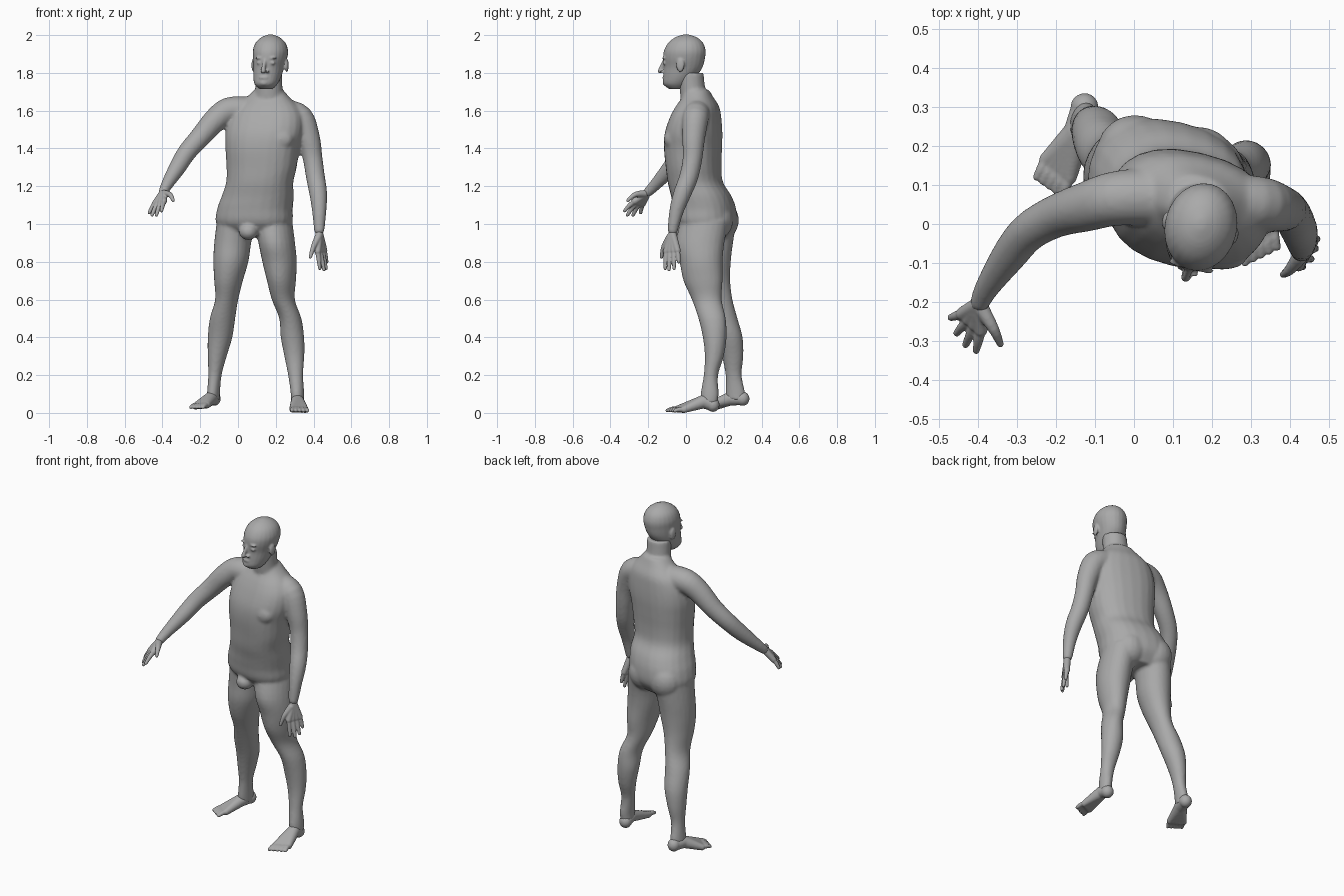
import bpy, bmesh, math
from mathutils import Vector, Matrix

cube = bpy.data.objects.get("Cube")
if cube:
    bpy.data.objects.remove(cube, do_unlink=True)

skin = bpy.data.materials.new("grey_skin")
skin.use_nodes = True
tone = (0.4, 0.4, 0.4, 1)
skin.diffuse_color = tone
skin.node_tree.nodes["Principled BSDF"].inputs["Base Color"].default_value = tone
skin.node_tree.nodes["Principled BSDF"].inputs["Roughness"].default_value = 0.7

SIDES = 24
TURN = math.radians(-13)      # the body is turned a little to its right


def spline(stations, steps=4):
    """Smoothly interpolate a list of equal-length tuples."""
    result = []
    last = len(stations) - 1
    for i in range(last):
        quad = [stations[min(max(i + k, 0), last)] for k in (-1, 0, 1, 2)]
        for s in range(steps):
            t = s / steps
            result.append([
                b + 0.5 * t * (c - a + t * (2*a - 5*b + 4*c - d + t * (3*(b - c) + d - a)))
                for a, b, c, d in zip(*quad)])
    return result + [list(stations[last])]


def bridge(bm, rings):
    """Join rings of points into one closed skin."""
    loops = [[bm.verts.new(p) for p in ring] for ring in rings]
    for low, high in zip(loops, loops[1:]):
        for i in range(SIDES):
            j = (i + 1) % SIDES
            bm.faces.new((low[i], low[j], high[j], high[i]))
    bm.faces.new(loops[0][::-1])
    bm.faces.new(loops[-1])


def loft(bm, sections, yaw=TURN, power=2.0):
    """Level sections: x, y, z, half width, half depth."""
    turn = Matrix.Rotation(yaw, 3, 'Z')
    rings = []
    for x, y, z, wide, deep in spline(sections):
        ring = []
        for i in range(SIDES):
            a = math.tau * i / SIDES
            c, s = math.cos(a), math.sin(a)
            p = Vector((math.copysign(abs(c) ** (2 / power), c) * wide,
                        math.copysign(abs(s) ** (2 / power), s) * deep, 0))
            ring.append(Vector((x, y, z)) + turn @ p)
        rings.append(ring)
    bridge(bm, rings)


def blob(bm, place, size, yaw=TURN):
    """A turned ellipsoid."""
    matrix = (Matrix.Translation(place) @ Matrix.Rotation(yaw, 4, 'Z')
              @ Matrix.Diagonal((*size, 1)))
    bmesh.ops.create_uvsphere(bm, u_segments=20, v_segments=12, radius=1, matrix=matrix)


def limb(bm, path):
    """A round tube with rounded ends: x, y, z, radius."""
    pts = spline(path)
    centres = [Vector(p[:3]) for p in pts]
    span = centres[-1] - centres[0]
    ref = Vector((0, 0, 0))
    ref[min(range(3), key=lambda k: abs(span[k]))] = 1
    rings = []
    for i, (c, p) in enumerate(zip(centres, pts)):
        along = centres[min(i + 1, len(pts) - 1)] - centres[max(i - 1, 0)]
        u = along.cross(ref).normalized()
        v = along.cross(u).normalized()
        angles = [math.tau * k / SIDES for k in range(SIDES)]
        rings.append([c + p[3] * (math.cos(a) * u + math.sin(a) * v) for a in angles])
    bridge(bm, rings)
    for p in (pts[0], pts[-1]):
        blob(bm, p[:3], [p[3]] * 3)


def digits(bm, root, thick, first, final, tips, radius):
    """Palm or instep rays from the root, each carrying a finger or toe."""
    for i, tip in enumerate(tips):
        base = Vector(first).lerp(Vector(final), i / (len(tips) - 1))
        limb(bm, [(*root, thick), (*base, radius * 1.5)])
        middle = base.lerp(Vector(tip), 0.5) + Vector((0, 0, radius * 0.3))
        limb(bm, [(*base, radius * 1.2), (*middle, radius * 1.05), (*tip, radius * 0.8)])


def finish(bm, name, voxel, passes):
    """Fuse the overlapping forms into one smooth surface."""
    bmesh.ops.recalc_face_normals(bm, faces=bm.faces)
    mesh = bpy.data.meshes.new(name)
    bm.to_mesh(mesh)
    bm.free()
    mesh.materials.append(skin)
    obj = bpy.data.objects.new(name, mesh)
    bpy.context.scene.collection.objects.link(obj)
    fuse = obj.modifiers.new("fuse", 'REMESH')
    fuse.mode = 'VOXEL'
    fuse.voxel_size = voxel
    fuse.use_smooth_shade = True
    relax = obj.modifiers.new("relax", 'SMOOTH')
    relax.factor = 0.5
    relax.iterations = passes


# Trunk
body = bmesh.new()
loft(body, [(.09, .12, .93, .13, .09), (.085, .11, 1, .2, .15), (.09, .1, 1.08, .2, .16),
            (.105, .08, 1.15, .19, .155), (.115, .05, 1.22, .178, .142),
            (.125, .04, 1.3, .186, .142), (.13, .037, 1.4, .197, .148),
            (.14, .04, 1.48, .208, .146), (.15, .05, 1.56, .2, .13),
            (.155, .06, 1.62, .17, .11), (.16, .062, 1.67, .115, .08),
            (.163, .055, 1.71, .076, .066)], power=2.3)
# Neck
loft(body, [(.163, .05, 1.64, .085, .075), (.163, .035, 1.71, .073, .068),
            (.165, .025, 1.8, .07, .068)])
# Chest, buttocks and groin
for x, y in ((.21, -.065), (.06, -.035)):
    blob(body, (x, y, 1.45), (.085, .05, .065))
for x, y in ((.005, .185), (.165, .155)):
    blob(body, (x, y, 1.02), (.1, .095, .105))
blob(body, (.055, -.01, .96), (.05, .05, .045))
# Legs
loft(body, [(.185, .1, 1.02, .1, .13), (.205, .075, .9, .095, .13), (.22, .08, .8, .09, .115),
            (.23, .09, .7, .075, .105), (.24, .11, .6, .06, .08), (.277, .138, .5, .058, .073),
            (.288, .152, .4, .062, .063), (.298, .15, .3, .053, .05),
            (.305, .132, .2, .04, .038), (.315, .125, .1, .035, .048),
            (.315, .125, .05, .034, .042)])
loft(body, [(-.01, .14, 1.02, .1, .13), (-.028, .135, .9, .097, .115),
            (-.038, .13, .8, .092, .108), (-.05, .14, .7, .075, .095),
            (-.06, .167, .6, .06, .08), (-.082, .2, .5, .067, .073),
            (-.095, .232, .4, .065, .068), (-.11, .247, .3, .05, .057),
            (-.122, .252, .2, .035, .043), (-.13, .262, .1, .033, .053),
            (-.13, .265, .07, .033, .045)])
# Arms
limb(body, [(.25, .06, 1.59, .07), (.33, .05, 1.56, .07), (.375, .04, 1.45, .06),
            (.395, .035, 1.35, .052), (.41, .015, 1.25, .05), (.425, -.02, 1.16, .047),
            (.43, -.05, 1.07, .038), (.43, -.07, .97, .028)])
limb(body, [(.04, .07, 1.6, .075), (-.05, .065, 1.6, .07), (-.12, .045, 1.55, .064),
            (-.2, .02, 1.46, .055), (-.27, -.02, 1.38, .05), (-.32, -.08, 1.3, .045),
            (-.375, -.16, 1.21, .032), (-.395, -.2, 1.17, .026)])
finish(body, "body", 0.009, 4)

# Head: skull, brow, nose, lips, chin, eyes and ears
head = bmesh.new()
loft(head, [(.148, -.05, 1.715, .035, .04), (.148, -.05, 1.74, .06, .07),
            (.155, -.033, 1.78, .073, .088), (.163, -.015, 1.83, .081, .104),
            (.17, -.01, 1.88, .09, .112), (.172, -.006, 1.92, .092, .111),
            (.172, -.002, 1.96, .078, .092), (.172, 0, 1.988, .048, .058),
            (.172, 0, 2.003, .012, .015)])
limb(head, [(.143, -.112, 1.87, .009), (.136, -.128, 1.835, .01), (.133, -.137, 1.81, .013)])
blob(head, (.135, -.113, 1.775), (.026, .012, .008))
blob(head, (.135, -.105, 1.748), (.026, .018, .018))
axis = Matrix.Rotation(TURN, 3, 'Z')
for side in (-1, 1):
    place = Vector((.17, -.01, 0))
    blob(head, place + axis @ Vector((side * .035, -.1, 1.853)), (.015, .009, .009))
    blob(head, place + axis @ Vector((side * .034, -.101, 1.879)), (.026, .01, .006))
    blob(head, place + axis @ Vector((side * .014, -.117, 1.807)), (.008, .01, .007))
    blob(head, place + axis @ Vector((side * .09, .0, 1.84)), (.01, .022, .036))
finish(head, "head", 0.006, 2)

# Hands
hand = bmesh.new()
digits(hand, (.43, -.072, .955), .02, (.422, -.105, .855), (.456, -.045, .86),
       [(.433, -.11, .765), (.455, -.09, .758), (.466, -.063, .765), (.47, -.038, .8)], .0115)
limb(hand, [(.425, -.085, .93, .02), (.4, -.117, .88, .014), (.383, -.13, .825, .009)])
finish(hand, "left_hand", 0.004, 2)

hand = bmesh.new()
digits(hand, (-.397, -.205, 1.165), .02, (-.393, -.272, 1.12), (-.44, -.23, 1.107),
       [(-.405, -.325, 1.07), (-.432, -.31, 1.048), (-.455, -.28, 1.048), (-.47, -.24, 1.06)],
       .0115)
limb(hand, [(-.39, -.22, 1.16, .02), (-.36, -.27, 1.155, .014), (-.343, -.308, 1.125, .009)])
finish(hand, "right_hand", 0.004, 2)


# Feet
def foot(name, ankle, heel, first, final, big_toe, small_toe):
    bm = bmesh.new()
    tips = [Vector(big_toe).lerp(Vector(small_toe), i / 4) for i in range(5)]
    digits(bm, ankle, .036, first, final, tips, .0125)
    blob(bm, heel, (.036, .036, .038))
    limb(bm, [(*heel, .034), (*ankle, .036)])
    finish(bm, name, 0.005, 3)


foot("left_foot", (.315, .095, .06), (.315, .142, .043), (.29, -.045, .02),
     (.355, -.01, .018), (.285, -.1, .013), (.367, -.06, .011))
foot("right_foot", (-.145, .235, .075), (-.127, .3, .075), (-.165, .12, .042),
     (-.225, .165, .036), (-.185, .075, .03), (-.25, .12, .03))
